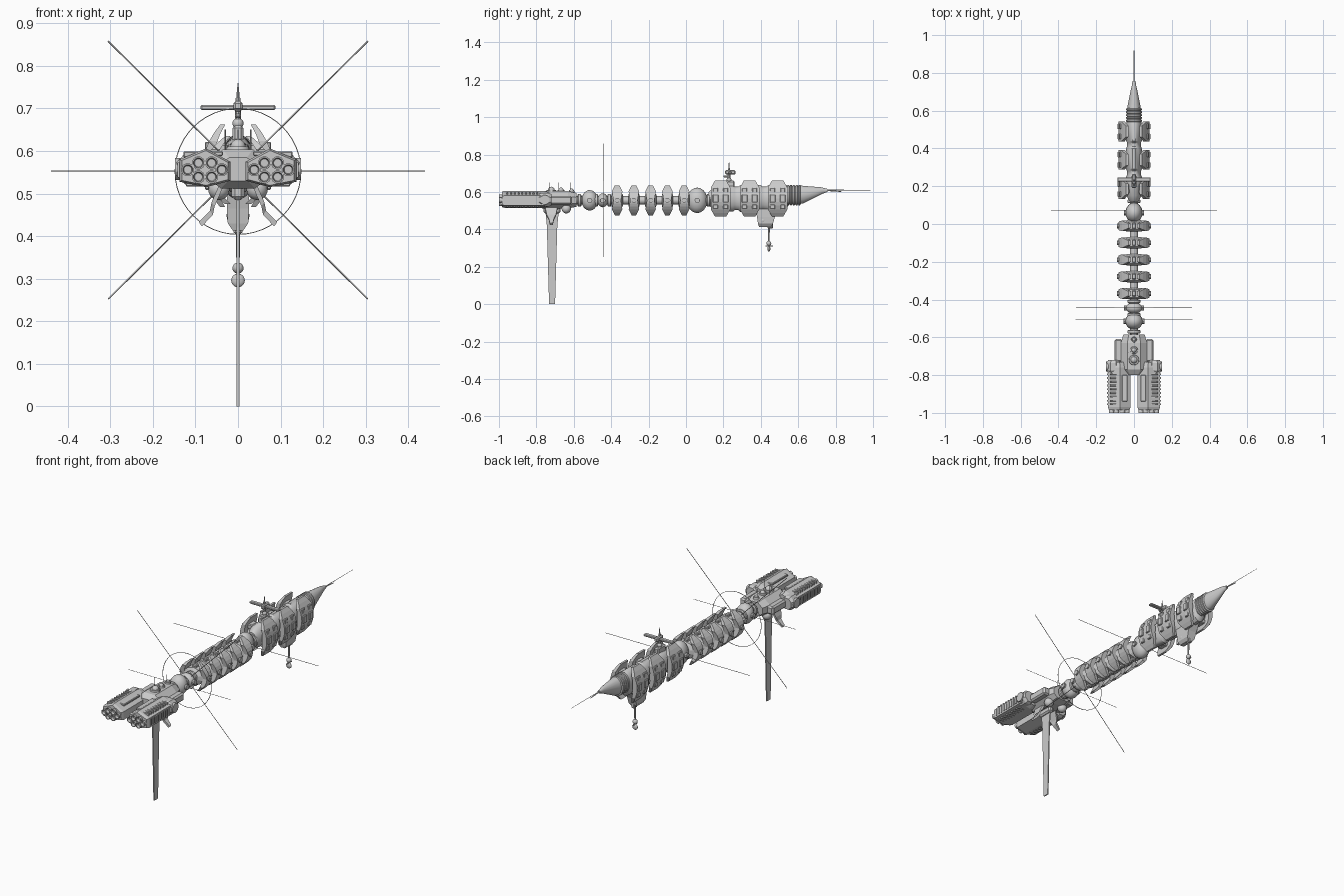
import bpy, bmesh, math
from mathutils import Vector

if "Cube" in bpy.data.objects:
    bpy.data.objects.remove(bpy.data.objects["Cube"])

CZ = 0.555  # height of the spine axis


def finish(name, bm, smooth=False):
    bmesh.ops.recalc_face_normals(bm, faces=bm.faces)
    me = bpy.data.meshes.new(name)
    bm.to_mesh(me)
    bm.free()
    ob = bpy.data.objects.new(name, me)
    bpy.context.collection.objects.link(ob)
    if smooth:
        bpy.ops.object.select_all(action='DESELECT')
        ob.select_set(True)
        bpy.context.view_layer.objects.active = ob
        bpy.ops.object.shade_smooth_by_angle(angle=math.radians(35))
    return ob


def loft(name, rings, smooth=False, caps=True):
    bm = bmesh.new()
    vs = [[bm.verts.new(p) for p in r] for r in rings]
    n = len(rings[0])
    for a, b in zip(vs, vs[1:]):
        for i in range(n):
            j = (i + 1) % n
            bm.faces.new((a[i], a[j], b[j], b[i]))
    if caps:
        bm.faces.new(vs[0])
        bm.faces.new(vs[-1])
    return finish(name, bm, smooth)


def lathe(name, prof, cx=0, n=16, smooth=True):
    """Elliptic sections along y: (y, rx, rz, cz)."""
    rings = [[(cx + rx * math.cos(2 * math.pi * (i + .5) / n), y,
               cz + rz * math.sin(2 * math.pi * (i + .5) / n)) for i in range(n)]
             for y, rx, rz, cz in prof]
    return loft(name, rings, smooth)


def rod(name, p0, p1, r0, r1=None, n=8):
    p0, p1 = Vector(p0), Vector(p1)
    d = (p1 - p0).normalized()
    u = d.orthogonal().normalized()
    w = d.cross(u)
    rings = []
    for p, r in ((p0, r0), (p1, r0 if r1 is None else r1)):
        rings.append([p + (u * math.cos(a) + w * math.sin(a)) * r
                      for a in (2 * math.pi * (i + .5) / n for i in range(n))])
    return loft(name, rings, n > 8)


def box(name, c, s, bevel=0):
    bm = bmesh.new()
    bmesh.ops.create_cube(bm, size=1)
    for v in bm.verts:
        v.co = Vector([c[k] + v.co[k] * s[k] for k in range(3)])
    if bevel:
        bmesh.ops.bevel(bm, geom=bm.edges[:], offset=bevel, segments=1, affect='EDGES')
    return finish(name, bm)


def ball(name, c, r, scale=(1, 1, 1)):
    bm = bmesh.new()
    bmesh.ops.create_uvsphere(bm, u_segments=16, v_segments=10, radius=r)
    for v in bm.verts:
        v.co = Vector([c[k] + v.co[k] * scale[k] for k in range(3)])
    return finish(name, bm, True)


def crescent(name, y, cz, h, xm, xt, th, widths):
    """Side shells curving up and down to pointed tips; widths = half y at tip, shoulder, middle."""
    for s in (-1, 1):
        rings = []
        for k in range(-5, 6):
            t = k / 5
            a = abs(t)
            w = (widths[2] + (widths[1] - widths[2]) * a / .6 if a <= .6
                 else widths[1] + (widths[0] - widths[1]) * (a - .6) / .4)
            x = xt + (xm - xt) * (1 - t * t)
            d = th * (1 - .6 * a)
            z = cz + h * t
            rings.append([(s * x, y - w, z), (s * x, y + w, z),
                          (s * (x - d), y + w, z), (s * (x - d), y - w, z)])
        loft(name, rings)


# Engine pods with honeycomb nozzles, ribs and side nacelles
HEX = [(.018, .575), (.075, .606), (.138, .58), (.138, .528), (.075, .515), (.018, .53)]
for s in (-1, 1):
    def hexring(y, k):
        return [(s * (.078 + (x - .078) * k), y, .558 + (z - .558) * k) for x, z in HEX]
    loft("engine_pod", [hexring(-.985, .9), hexring(-.97, 1), hexring(-.76, 1), hexring(-.73, .8)])
    for x, z in ((.038, .556), (.062, .572), (.062, .539), (.093, .572), (.093, .539), (.118, .556)):
        lathe("engine_nozzle", [(-.95, .01, .01, z), (-1, .0155, .0155, z), (-1, .012, .012, z),
                                (-.965, .006, .006, z)], cx=s * x, n=12)
    for k in range(9):
        y = -.955 + k * .02
        box("pod_rib", (s * .108, y, .592), (.04, .009, .014), .002)
        box("pod_lower_rib", (s * .1, y, .523), (.045, .009, .012), .002)
        box("pod_side_rib", (s * .139, y, .555), (.006, .009, .035))
    box("pod_panel", (s * .05, -.87, .594), (.03, .14, .012), .003)
    lathe("side_nacelle", [(-.79, .03, .03, .558), (-.775, .039, .04, .558),
                           (-.735, .039, .04, .558), (-.72, .03, .032, .558)], cx=s * .109, n=8, smooth=False)
    box("engine_shoulder", (s * .082, -.67, .555), (.04, .12, .045), .008)
    rod("shoulder_drum", (s * .06, -.755, .558), (s * .148, -.755, .558), .026, n=14)
    ball("fuel_ball", (s * .045, -.64, .51), .025)
    # Down-swept side fins
    loft("lower_fin", [[(s * x, -.72 + w, z + .005), (s * x, -.72 - w, z + .005),
                        (s * (x - .007), -.72 - w, z - .005), (s * (x - .007), -.72 + w, z - .005)]
                       for x, z, w in ((.04, .525, .035), (.062, .475, .025), (.066, .455, .014), (.092, .428, .008))])

# Central engine body
BODY = [(-.035, .604), (.035, .604), (.07, .575), (.07, .535), (.04, .512), (-.04, .512), (-.07, .535), (-.07, .575)]
loft("engine_body", [[(x * k, y, CZ + (z - CZ) * k) for x, z in BODY]
                     for y, k in ((-.80, .6), (-.77, 1), (-.63, 1), (-.585, .8))])
for y, r in ((-.72, .03), (-.668, .022), (-.612, .016)):
    rod("deck_turret_base", (0, y, .595), (0, y, .611), r, r * .85, 14)
    ball("deck_dome", (0, y, .61), r * .6)
for x, y in ((.03, -.73), (-.03, -.68), (0, -.62)):
    rod("deck_aerial", (x, y, .6), (x, y, .65), .0015, n=4)

# Long keel radiator fin
loft("keel_fin", [[(-.003, -.716 - w, z), (.003, -.716 - w, z), (.003, -.716 + w, z), (-.003, -.716 + w, z)]
                  for z, w in ((.53, .042), (.5, .036), (.42, .028), (0, .016))])
box("keel_fin_root", (0, -.716, .505), (.03, .09, .04), .008)

# Spine tube and joint balls
rod("spine_tube", (0, -.6, CZ), (0, .16, CZ), .022, n=12)
for y, r, rx in ((-.515, .055, .85), (-.445, .037, 1.2), (.06, .068, .66)):
    ball("joint_ball", (0, y, CZ), r, (rx, .8, 1))
    rod("joint_hub", (-r * rx - .008, y, CZ), (r * rx + .008, y, CZ), .014, n=10)
for y in (-.57, -.48, -.41, .01, .12):
    lathe("joint_collar", [(y - .01, .03, .03, CZ), (y - .006, .035, .035, CZ),
                           (y + .006, .035, .035, CZ), (y + .01, .03, .03, CZ)], n=12)

# Vertebrae
for k in range(5):
    y = -.368 + k * .0895
    lathe("vertebra_core", [(y - .03, .04, .03, CZ), (y - .02, .062, .047, CZ),
                            (y + .02, .062, .047, CZ), (y + .03, .04, .03, CZ)], n=10, smooth=False)
    crescent("vertebra_shell", y, CZ, .08, .082, .03, .032, (.012, .028, .02))
    rod("vertebra_pin", (-.089, y, CZ), (.089, y, CZ), .013, n=10)
    for s in (-1, 1):
        box("vertebra_key", (0, y, CZ + s * .048), (.022, .03, .02), .004)

# Long aerials and hoop
for sx, sz in ((1, 1), (-1, 1)):
    rod("cross_aerial", (-sx * .305, -.443, CZ - sz * .303), (sx * .305, -.443, CZ + sz * .303), .0018, n=4)
rod("rear_aerial", (-.31, -.508, .553), (.31, -.508, .553), .0012, n=4)
rod("fore_aerial", (-.44, .07, .553), (.44, .07, .553), .0014, n=4)
bm = bmesh.new()
hoop = [[bm.verts.new((r * math.cos(a), -.443 + dy, .552 + r * math.sin(a)))
         for r, dy in ((.147, -.001), (.149, -.001), (.149, .001), (.147, .001))]
        for a in (2 * math.pi * i / 48 for i in range(48))]
for i in range(48):
    a, b = hoop[i], hoop[(i + 1) % 48]
    for j in range(4):
        bm.faces.new((a[j], a[(j + 1) % 4], b[(j + 1) % 4], b[j]))
finish("aerial_hoop", bm)

# Fore hull, ribbed neck and nose
HZ = .565
lathe("fore_hull", [(.12, .025, .035, HZ), (.15, .04, .06, HZ), (.25, .042, .072, HZ), (.26, .038, .064, HZ),
                    (.28, .038, .064, HZ), (.29, .042, .074, HZ), (.4, .042, .074, HZ), (.41, .038, .064, HZ),
                    (.43, .038, .064, HZ), (.44, .042, .074, HZ), (.53, .042, .07, .57), (.545, .038, .055, .578)])
neck = []
for k in range(5):
    y = .54 + k * .015
    neck += [(y, .038, .05, .583), (y + .003, .043, .056, .583), (y + .01, .043, .056, .583), (y + .013, .038, .05, .583)]
lathe("ribbed_neck", neck)
lathe("nose_cone", [(.612, .036, .05, .585), (.63, .034, .047, .586), (.725, .014, .019, .606),
                    (.732, .012, .016, .607), (.757, .008, .008, .608)])
rod("nose_probe", (0, .75, .608), (0, .83, .602), .003, .002, 6)
rod("nose_needle", (0, .75, .61), (0, 1, .61), .002, .001, 4)

# Hull shells with raised panels and struts
for y in (.185, .34, .49):
    crescent("hull_shell", y, HZ, .097, .082, .042, .03, (.03, .052, .052))
    for s in (-1, 1):
        rod("hull_strut", (s * .03, y, HZ), (s * .07, y, HZ), .03, n=10)
        for sz in (-1, 1):
            box("hull_strut_block", (s * .045, y, HZ + sz * .04), (.04, .05, .025), .004)
        for dy in (-.027, .027):
            box("hull_panel", (s * .081, y + dy, HZ), (.012, .03, .042), .003)
            for sz in (-1, 1):
                box("hull_panel", (s * .072, y + dy, HZ + sz * .044), (.012, .026, .025), .003)

# Dorsal mast with crossbar
box("mast_base", (0, .225, .64), (.026, .07, .04), .006)
rod("mast", (0, .23, .62), (0, .23, .725), .009, .006, 10)
rod("mast_tip", (0, .23, .72), (0, .23, .76), .005, .001, 8)
ball("mast_collar", (0, .23, .665), .013)
box("mast_crossbar", (0, .235, .702), (.176, .022, .012), .003)
box("mast_equipment", (0, .237, .705), (.022, .055, .024), .005)
box("mast_arm", (0, .215, .683), (.014, .03, .01), .003)

# Ventral pod and hanging sensor
loft("ventral_pod", [[(-x, y0, z), (x, y0, z), (x, y1, z), (-x, y1, z)]
                     for x, y0, y1, z in ((.026, .37, .5, .51), (.026, .38, .475, .465),
                                          (.024, .385, .465, .43), (.012, .39, .455, .413))])
ball("ventral_dome", (0, .41, .448), .027)
box("sensor_bracket", (0, .45, .43), (.02, .03, .05), .004)
rod("sensor_mast", (0, .443, .42), (0, .443, .285), .006, .003, 8)
ball("sensor_ball_upper", (0, .443, .325), .013)
ball("sensor_ball_lower", (0, .443, .296), .016, (1, .5, 1))
rod("sensor_probe", (0, .425, .31), (0, .465, .31), .003, n=6)
